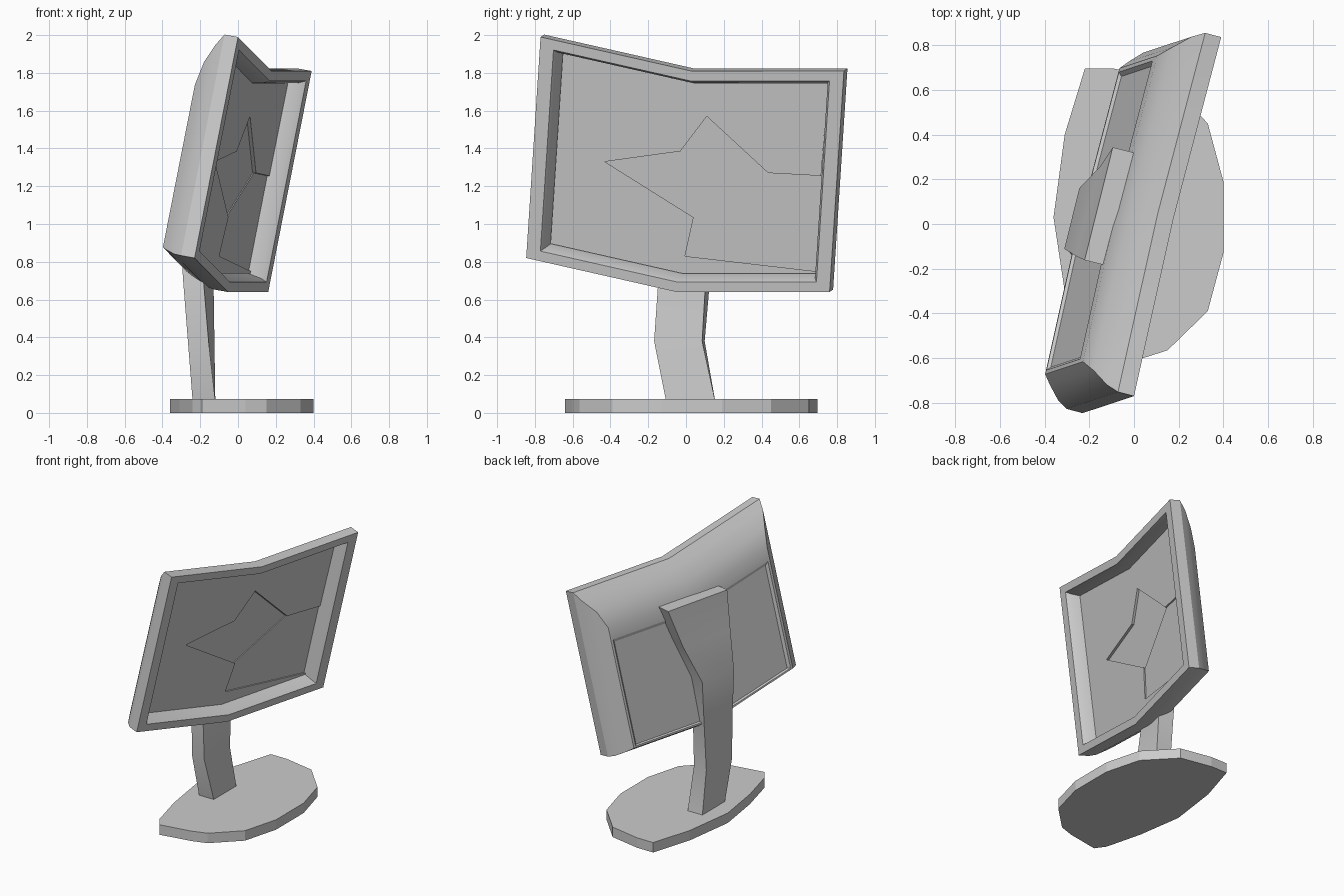
import bpy, bmesh
from math import radians, cos, sin
from mathutils import Vector

if "Cube" in bpy.data.objects:
    bpy.data.objects.remove(bpy.data.objects["Cube"])

# Tilted screen frame: centre, half width, half height, facing direction
O = Vector((0.08, -0.005, 1.315))
U = Vector((0.195, 0.803, -0.09))
V = Vector((0.115, 0.038, 0.585))
N = U.cross(V).normalized()


def at(u, v, d):
    """Point on the screen frame, sagging in the middle, d behind the front."""
    return O + u * U + (v - 0.154 * (1 - abs(u))) * V - d * N


def on_plane(y, z, d):
    """Point at depth d seen at (y, z) from the right."""
    x = O.x + (-d - N.y * (y - O.y) - N.z * (z - O.z)) / N.x
    return Vector((x, y, z))


def loft(name, rings, caps=None, smooth=None):
    """Skin a stack of equal-length point rings and close both ends."""
    bm = bmesh.new()
    rows = [[bm.verts.new(p) for p in r] for r in rings]
    n = len(rows[0])
    for a, b in zip(rows, rows[1:]):
        for i in range(n):
            j = (i + 1) % n
            bm.faces.new((a[i], a[j], b[j], b[i]))
    for row in (rows[0], rows[-1]):
        for cap in caps or [range(n)]:
            bm.faces.new([row[i] for i in cap])
    bmesh.ops.recalc_face_normals(bm, faces=bm.faces)
    me = bpy.data.meshes.new(name)
    bm.to_mesh(me)
    bm.free()
    ob = bpy.data.objects.new(name, me)
    bpy.context.collection.objects.link(ob)
    if smooth:
        bpy.ops.object.select_all(action='DESELECT')
        ob.select_set(True)
        bpy.context.view_layer.objects.active = ob
        bpy.ops.object.shade_smooth_by_angle(angle=radians(smooth))
    return ob


def outline(u, top, bottom, d):
    return [at(-u, top, d), at(0, top, d), at(u, top, d),
            at(u, bottom, d), at(0, bottom, d), at(-u, bottom, d)]


# Monitor housing: screen well, bezel, rim, bulged back, recessed back panel
loft("monitor_housing", [outline(*r) for r in (
    (0.875, 0.86, -0.86, 0.105),
    (0.89, 0.885, -0.885, 0.03),
    (0.91, 0.91, -0.91, 0.0),
    (1.0, 1.0, -1.0, 0.0),
    (1.0, 1.0, -1.0, 0.075),
    (0.97, 0.90, -0.99, 0.12),
    (0.90, 0.75, -0.95, 0.178),
    (0.852, 0.55, -0.92, 0.213),
    (0.83, 0.40, -0.90, 0.213),
    (0.81, 0.36, -0.89, 0.198))],
    caps=[(0, 1, 4, 5), (1, 2, 3, 4)], smooth=20)

# Broken glass: upper pane around the cracks, lower shard set a little deeper
A, B, C, D = (-0.43, 1.33), (-0.03, 1.385), (0.11, 1.57), (0.435, 1.27)
E, H, G, F = (0.715, 1.255), (0.685, 0.75), (-0.005, 0.83), (0.04, 1.035)
tl, tm, tr, br, bm_, bl = [(p.y, p.z) for p in outline(0.875, 0.86, -0.86, 0.095)]


def pane(name, pts, front):
    loft(name, [[on_plane(y, z, d) for y, z in pts] for d in (0.107, front)])


pane("screen_glass", [E, tr, tm, tl, bl, bm_, br, H, G, F, A, B, C, D], 0.088)
pane("screen_shard", [D, E, H, G, F], 0.099)

# Stand neck: x, y, z of centre, half width, half thickness, yaw
neck = []
for x, y, z, w, t, yaw in ((-0.18, 0.025, 0.06, 0.13, 0.06, 0),
                           (-0.195, -0.035, 0.38, 0.128, 0.055, 7),
                           (-0.21, -0.01, 0.70, 0.128, 0.055, 12),
                           (-0.22, 0.01, 1.05, 0.14, 0.06, 14),
                           (-0.15, 0.04, 1.32, 0.205, 0.06, 15),
                           (-0.095, 0.075, 1.60, 0.26, 0.065, 14)):
    a = radians(yaw)
    c, wide, deep = Vector((x, y, z)), Vector((sin(a), cos(a), 0)), Vector((cos(a), -sin(a), 0))
    neck.append([c + i * w * wide + j * t * deep
                 for i, j in ((-1, -1), (1, -1), (1, 1), (-1, 1))])
loft("stand_neck", neck, smooth=25)

# Faceted foot plate
foot = [(-0.22, 0.695), (-0.09, 0.695), (0.14, 0.65), (0.33, 0.45), (0.40, 0.19),
        (0.40, -0.13), (0.33, -0.39), (0.15, -0.565), (0.04, -0.60),
        (-0.19, -0.64), (-0.24, -0.57), (-0.31, -0.30), (-0.36, 0.03), (-0.31, 0.40)]
loft("foot_plate", [[(x, y, z) for x, y in foot] for z in (0.0, 0.073)])
